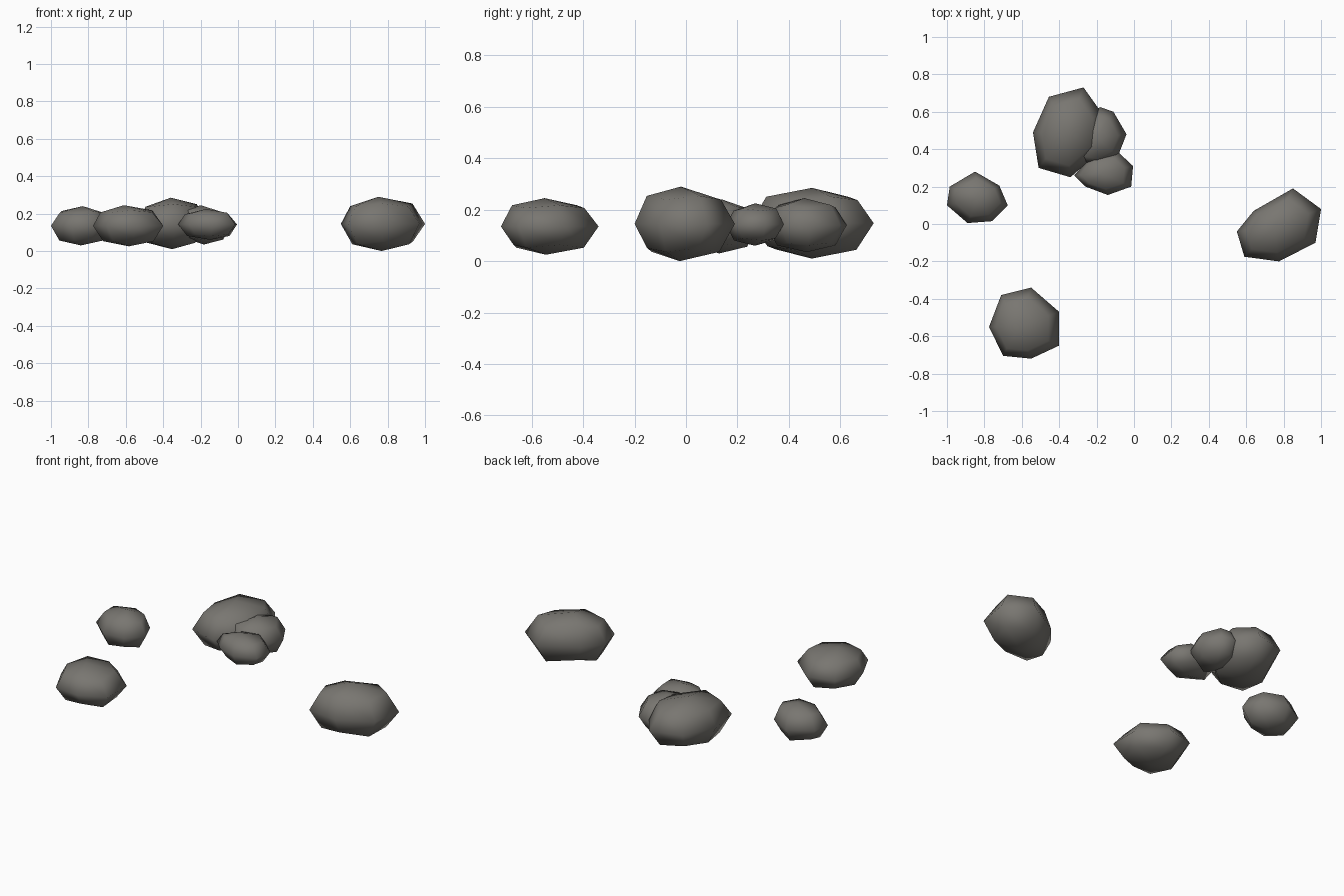
import bpy, bmesh
from mathutils import Vector

if "Cube" in bpy.data.objects:
    bpy.data.objects.remove(bpy.data.objects["Cube"], do_unlink=True)

stone = bpy.data.materials.new("dark grey stone")
stone.use_nodes = True
colour = (0.19, 0.182, 0.165, 1)
stone.diffuse_color = colour
stone.node_tree.nodes["Principled BSDF"].inputs["Base Color"].default_value = colour


def rock(name, outline, low, high, peak):
    """Faceted boulder: wide girdle, narrower rings above and below, apexes."""
    bm = bmesh.new()
    middle = (low + high) / 2
    half = (high - low) / 2
    centre = sum((Vector(p) for p in outline), Vector((0, 0))) / len(outline)
    top, base = Vector(peak), centre
    count = len(outline)

    # rings from bottom to top: width, height, shift toward the apex
    rings = []
    for width, height, hub in ((0.72, -0.7, base), (1, 0, centre), (0.74, 0.7, top)):
        ring = []
        for i, p in enumerate(outline):
            target = centre.lerp(hub, 0.4)
            xy = target + (Vector(p) - centre) * width
            wobble = (0.05 if i % 2 else -0.05) * (1 if height else 0)
            ring.append(bm.verts.new((xy.x, xy.y, middle + half * (height + wobble))))
        rings.append(ring)
    bottom = bm.verts.new((base.x, base.y, low))
    apex = bm.verts.new((top.x, top.y, high))

    for i in range(count):
        j = (i + 1) % count
        for a, b in zip(rings, rings[1:]):
            bm.faces.new((a[i], a[j], b[j], b[i]))
        bm.faces.new((rings[0][j], rings[0][i], bottom))
        bm.faces.new((rings[-1][i], rings[-1][j], apex))
    bmesh.ops.recalc_face_normals(bm, faces=bm.faces)

    mesh = bpy.data.meshes.new(name)
    bm.to_mesh(mesh)
    bm.free()
    mesh.materials.append(stone)
    for face in mesh.polygons:
        face.use_smooth = True
    obj = bpy.data.objects.new(name, mesh)
    bpy.context.collection.objects.link(obj)


# lone rocks
rock("left_far_rock", [(.55, -.04), (.64, .07), (.85, .19), (1, .08),
                       (.97, -.1), (.775, -.2), (.59, -.175)], 0, .29, (.75, -.02))
rock("right_rock", [(-1, .1), (-.985, .2), (-.85, .28), (-.72, .205),
                    (-.675, .1), (-.76, .015), (-.89, .005)], .03, .24, (-.83, .14))
rock("front_rock", [(-.775, -.55), (-.71, -.38), (-.55, -.34), (-.4, -.47),
                    (-.4, -.65), (-.55, -.72), (-.7, -.705)], .025, .245, (-.61, -.55))

# rear cluster of three overlapping rocks
rock("cluster_large_rock", [(-.54, .49), (-.455, .68), (-.27, .73), (-.17, .59),
                            (-.18, .39), (-.34, .25), (-.51, .3)], .01, .285, (-.36, .49))
rock("cluster_middle_rock", [(-.3, .47), (-.26, .58), (-.18, .625), (-.11, .6),
                             (-.04, .48), (-.085, .365), (-.19, .31), (-.29, .33)],
     .035, .245, (-.2, .46))
rock("cluster_small_rock", [(-.32, .26), (-.26, .2), (-.14, .155), (-.015, .2),
                            (-.005, .31), (-.08, .38), (-.22, .37)], .06, .225, (-.17, .27))
